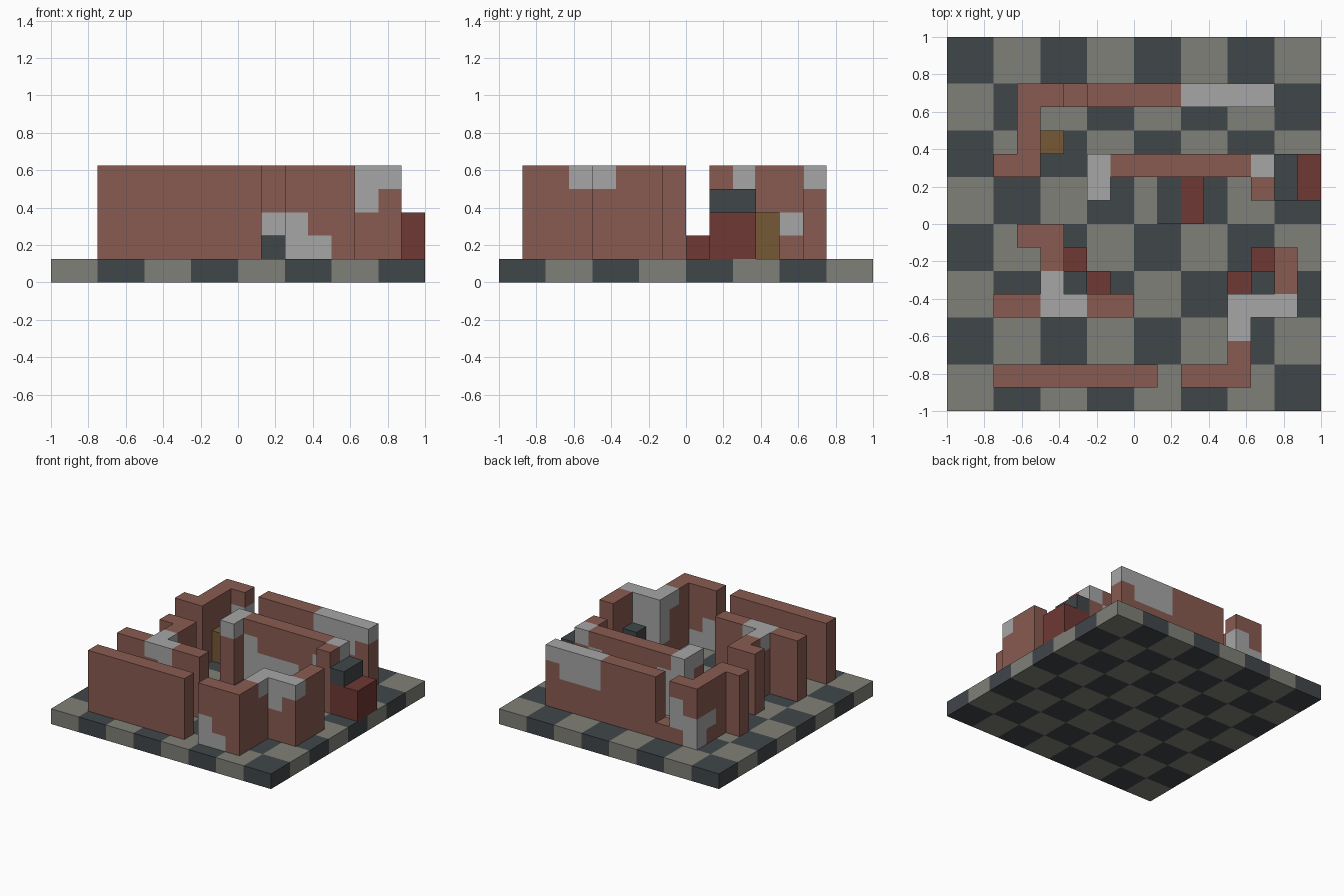
import bpy
import bmesh
from mathutils import Vector

STEP = 0.125          # edge length of one block
WALL_TOP = 4          # wall height in blocks above the floor

default_cube = bpy.data.objects.get("Cube")
if default_cube:
    bpy.data.objects.remove(default_cube, do_unlink=True)


def linear(value):
    value /= 255
    return value / 12.92 if value <= 0.04045 else ((value + 0.055) / 1.055) ** 2.4


def make_material(name, red, green, blue):
    colour = (linear(red), linear(green), linear(blue), 1)
    material = bpy.data.materials.new(name)
    material.use_nodes = True
    material.diffuse_color = colour
    shader = material.node_tree.nodes["Principled BSDF"]
    shader.inputs["Base Color"].default_value = colour
    shader.inputs["Roughness"].default_value = 0.9
    return material


MATERIALS = {
    "brick": make_material("brick_brown", 137, 91, 81),
    "plaster": make_material("plaster_grey", 166, 166, 166),
    "slate": make_material("slate_dark", 64, 70, 74),
    "stone": make_material("stone_light", 128, 128, 120),
    "cloth": make_material("cloth_red", 110, 56, 51),
    "wood": make_material("wood_ochre", 118, 88, 54),
}
NAMES = list(MATERIALS)

# The six sides of a block, as outward direction and the two edge axes
AXES = [Vector(axis) for axis in ((1, 0, 0), (0, 1, 0), (0, 0, 1))]
SIDES = []
for n in range(3):
    u, v = AXES[(n + 1) % 3], AXES[(n + 2) % 3]
    SIDES += [(AXES[n], u, v), (-AXES[n], v, u)]


def fill(cells, kind, x, y, z):
    """Fill an inclusive range of grid cells with one kind of block."""
    for i in range(x[0], x[-1] + 1):
        for j in range(y[0], y[-1] + 1):
            for k in range(z[0], z[-1] + 1):
                cells[i, j, k] = kind


def build(name, cells):
    """Make one mesh from the outer faces of the filled cells."""
    bm = bmesh.new()
    for cell, kind in cells.items():
        centre = Vector(cell) + Vector((0.5, 0.5, 0.5))
        for normal, u, v in SIDES:
            if tuple(int(c) for c in Vector(cell) + normal) in cells:
                continue
            middle = centre + normal / 2
            corners = [middle + (a * u + b * v) / 2
                       for a, b in ((-1, -1), (1, -1), (1, 1), (-1, 1))]
            face = bm.faces.new([bm.verts.new(c * STEP - Vector((1, 1, 0)))
                                 for c in corners])
            face.material_index = NAMES.index(kind)
    bmesh.ops.remove_doubles(bm, verts=bm.verts, dist=STEP / 100)
    mesh = bpy.data.meshes.new(name)
    bm.to_mesh(mesh)
    bm.free()
    for material in MATERIALS.values():
        mesh.materials.append(material)
    obj = bpy.data.objects.new(name, mesh)
    bpy.context.collection.objects.link(obj)
    return obj


def build_wall(name, runs, patches=()):
    """Full-height brick runs with bare plaster patches on top of them."""
    cells = {}
    for x, y in runs:
        fill(cells, "brick", x, y, (1, WALL_TOP))
    for x, y, z in patches:
        fill(cells, "plaster", x, y, z)
    build(name, cells)


# Chequered floor, each tile two blocks wide
floor = {}
for i in range(16):
    for j in range(16):
        floor[i, j, 0] = "slate" if (i // 2 + j // 2) % 2 else "stone"
build("floor", floor)

# Front walls with the doorway between them
build_wall("front_wall", [((2, 8), (1,))])
build_wall(
    "front_left_wall",
    [((10, 12), (1,)), ((12,), (1, 4)), ((12, 14), (4,)), ((14,), (4, 6))],
    [((10,), (1,), (1, 2)), ((11,), (1,), (1,)),
     ((12,), (3, 4), (4,)), ((12, 14), (4,), (4,)),
     ((13,), (4,), (3,)), ((12,), (4,), (2, 3))])

# Right room divider
build_wall(
    "right_inner_wall",
    [((2, 7), (4,)), ((4,), (4, 7)), ((3, 4), (7,))],
    [((4, 5), (4,), (4,)), ((4,), (5,), (4,)), ((5,), (4,), (3,))])

# Middle wall with short returns at both ends
build_wall(
    "middle_wall",
    [((6, 13), (10,)), ((6,), (9, 10)), ((13,), (9, 10))],
    [((6,), (9, 10), (4,)), ((6,), (10,), (3,)), ((13,), (10,), (4,)),
     ((7,), (10,), (1, 3)), ((8, 10), (10,), (1, 2)), ((11,), (10,), (1,)),
     ((12,), (10,), (3,))])

# Back wall, its low sill and the stepped corner
build_wall(
    "back_wall", [((6, 13), (13,))],
    [((10, 13), (13,), (4,)), ((10, 12), (13,), (3,))])
build_wall(
    "back_corner_wall",
    [((3, 4), (13,)), ((3,), (10, 13)), ((2, 3), (10,))],
    [((4,), (13,), (2, 3)), ((3,), (13,), (1, 2)), ((3,), (12,), (2,))])
sill = {}
fill(sill, "brick", (5,), (13,), (1,))
build("back_sill", sill)

# Corner seats with a dark block in the angle
for name, i in (("right_corner_seat", 5), ("left_corner_seat", 13)):
    seat = {}
    step = 1 if i == 5 else -1
    fill(seat, "cloth", (i,), (5, 6), (1,))
    fill(seat, "cloth", (i + step,), (5,), (1,))
    fill(seat, "slate", (i,), (5,), (2,))
    build(name, seat)

# Low bench, red seat with a dark side
bench = {}
fill(bench, "slate", (9,), (8, 9), (1,))
fill(bench, "cloth", (10,), (8, 9), (1,))
build("bench", bench)

# Tall red chest with a dark back ridge
chest = {}
fill(chest, "cloth", (14, 15), (9, 10), (1, 2))
fill(chest, "slate", (14,), (9, 10), (3,))
build("chest", chest)

# Wooden post in the back corner
post = {}
fill(post, "wood", (4,), (11,), (1, 2))
build("wooden_post", post)
